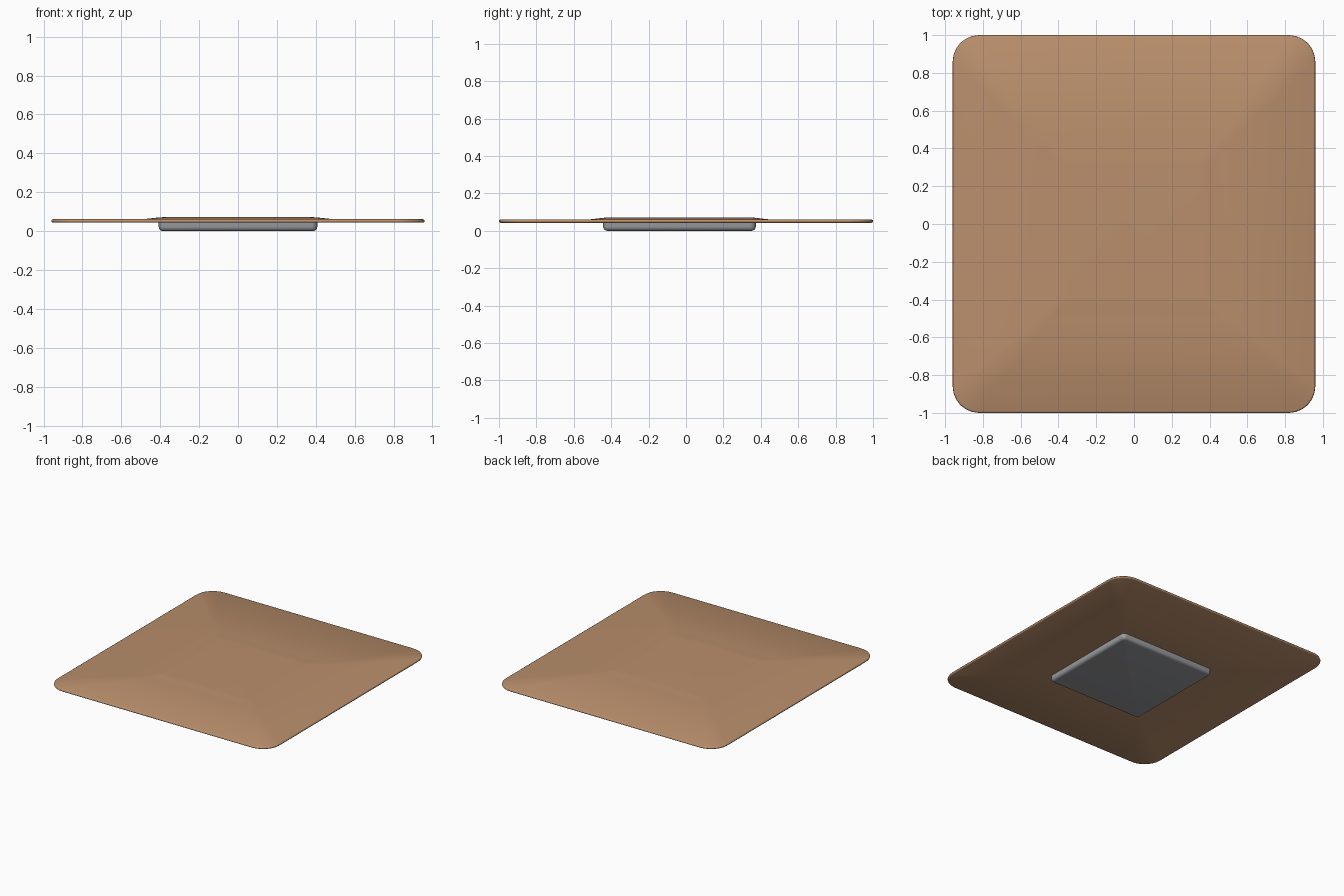
import bpy, bmesh, math

if "Cube" in bpy.data.objects:
    bpy.data.objects.remove(bpy.data.objects["Cube"])


def material(name, rgb):
    m = bpy.data.materials.new(name)
    m.diffuse_color = (*rgb, 1.0)
    m.use_nodes = True
    m.node_tree.nodes["Principled BSDF"].inputs["Base Color"].default_value = m.diffuse_color
    return m


def ring(bm, hx, hy, cy, z, r, seg=6):
    """Rounded rectangle of vertices, counter-clockwise."""
    verts = []
    for k, (sx, sy) in enumerate(((1, 1), (-1, 1), (-1, -1), (1, -1))):
        for i in range(seg + 1):
            a = math.pi / 2 * (k + i / seg)
            verts.append(bm.verts.new((sx * (hx - r) + r * math.cos(a),
                                       cy + sy * (hy - r) + r * math.sin(a), z)))
    return verts


def loft(name, rings, mat):
    """Skin a stack of rounded rectangles from bottom to top and cap it."""
    bm = bmesh.new()
    loops = [ring(bm, *p) for p in rings]
    for a, b in zip(loops, loops[1:]):
        n = len(a)
        for i in range(n):
            j = (i + 1) % n
            bm.faces.new((a[i], a[j], b[j], b[i]))
    bm.faces.new(loops[0][::-1])
    bm.faces.new(loops[-1])
    bmesh.ops.recalc_face_normals(bm, faces=bm.faces)
    me = bpy.data.meshes.new(name)
    bm.to_mesh(me)
    bm.free()
    me.materials.append(mat)
    ob = bpy.data.objects.new(name, me)
    bpy.context.collection.objects.link(ob)
    for p in me.polygons:
        p.use_smooth = True
    return ob


brown = material("tan brown", (0.49, 0.275, 0.15))
grey = material("mid grey", (0.32, 0.325, 0.34))
CY = -0.035   # the plate and raised panel sit slightly forward

# thin rounded slab with a shallow raised panel: half x, half y, centre y, z, radius
loft("slab", [
    (0.40, 0.40, CY, 0.043, 0.01),
    (0.952, 0.992, 0, 0.043, 0.135),
    (0.958, 0.998, 0, 0.046, 0.14),
    (0.96, 1.00, 0, 0.052, 0.14),
    (0.958, 0.998, 0, 0.058, 0.14),
    (0.952, 0.992, 0, 0.061, 0.135),
    (0.49, 0.48, CY, 0.061, 0.03),
    (0.40, 0.395, CY, 0.071, 0.03),
    (0.36, 0.355, CY, 0.072, 0.02),
], brown)

# mounting plate underneath with a rounded lower edge
R = 0.022
rows = []
for i in range(5):
    a = math.pi / 2 * i / 4
    d = R * (1 - math.sin(a))
    rows.append((0.408 - d, 0.408 - d, CY, R * (1 - math.cos(a)), 0.03 - d))
rows.append((0.408, 0.408, CY, 0.044, 0.03))
plate = loft("under_plate", rows, grey)
bpy.context.view_layer.objects.active = plate
plate.select_set(True)
bpy.ops.object.shade_smooth_by_angle(angle=math.radians(40))
